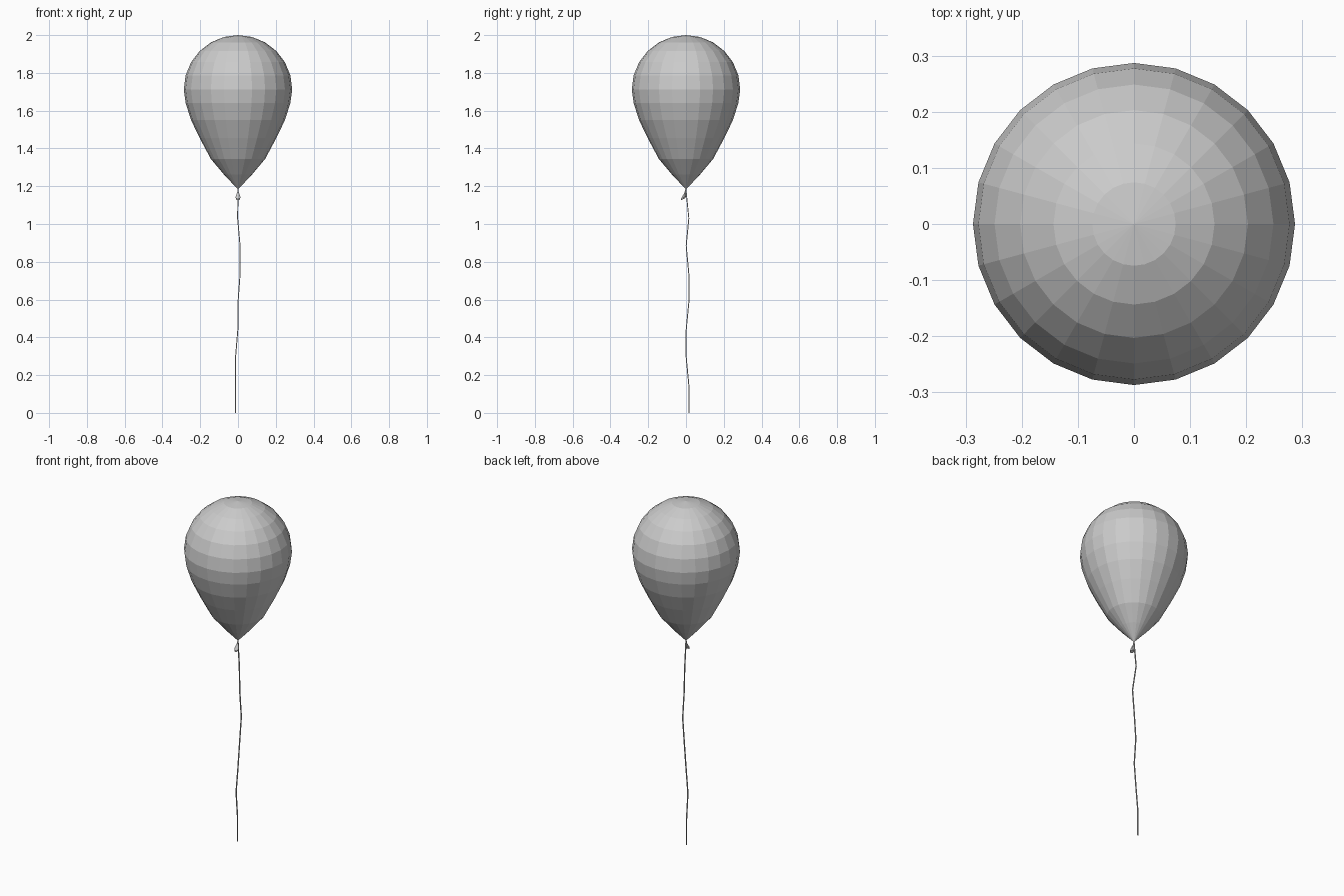
import bpy, bmesh
from math import sin, cos, pi, radians
from mathutils import Vector, Matrix

if "Cube" in bpy.data.objects:
    bpy.data.objects.remove(bpy.data.objects["Cube"])


def make_object(name, bm):
    bmesh.ops.recalc_face_normals(bm, faces=bm.faces)
    mesh = bpy.data.meshes.new(name)
    bm.to_mesh(mesh)
    bm.free()
    obj = bpy.data.objects.new(name, mesh)
    bpy.context.collection.objects.link(obj)
    return obj


# Balloon: a 24 x 12 sphere whose lower half is pulled down to a tip
R, MID = 0.287, 1.713
LOWER = [1.64, 1.55, 1.455, 1.344, 1.262, 1.183]
bm = bmesh.new()
bmesh.ops.create_uvsphere(bm, u_segments=24, v_segments=12, radius=R)
heights = [-R * sin(radians(15 * i)) for i in range(1, 7)]
for v in bm.verts:
    z = v.co.z + MID
    for h, target in zip(heights, LOWER):
        if abs(v.co.z - h) < 0.001:
            z = target
    v.co.z = z
make_object("balloon", bm)

# Neck: small flared mouth hanging from the tip, leaning to the front
bm = bmesh.new()
rings = [(0, 1.187, 0.003), (-0.004, 1.168, 0.004),
         (-0.012, 1.143, 0.013), (-0.015, 1.132, 0.011)]
loops = []
for y, z, r in rings:
    loops.append([bm.verts.new((r * cos(2 * pi * k / 8),
                                y + r * sin(2 * pi * k / 8),
                                z + 0.5 * r * sin(2 * pi * k / 8)))
                  for k in range(8)])
for a, b in zip(loops, loops[1:]):
    for k in range(8):
        bm.faces.new((a[k], a[(k + 1) % 8], b[(k + 1) % 8], b[k]))
bm.faces.new(loops[0])
bm.faces.new(loops[-1])
make_object("neck", bm)

# String: thin four-sided cord with gentle kinks
path = [(0, 0, 1.18), (-0.002, 0.015, 1.03), (0.011, 0.001, 0.885),
        (0.011, 0.015, 0.735), (0, 0.015, 0.585), (-0.001, 0.001, 0.44),
        (-0.013, 0.001, 0.295), (-0.014, 0.015, 0.148), (-0.014, 0.015, 0)]
bm = bmesh.new()
W = 0.0025
loops = [[bm.verts.new((x + sx * W, y + sy * W, z))
          for sx, sy in ((-1, -1), (1, -1), (1, 1), (-1, 1))]
         for x, y, z in path]
for a, b in zip(loops, loops[1:]):
    for k in range(4):
        bm.faces.new((a[k], a[(k + 1) % 4], b[(k + 1) % 4], b[k]))
bm.faces.new(loops[0])
bm.faces.new(loops[-1])
make_object("string", bm)
